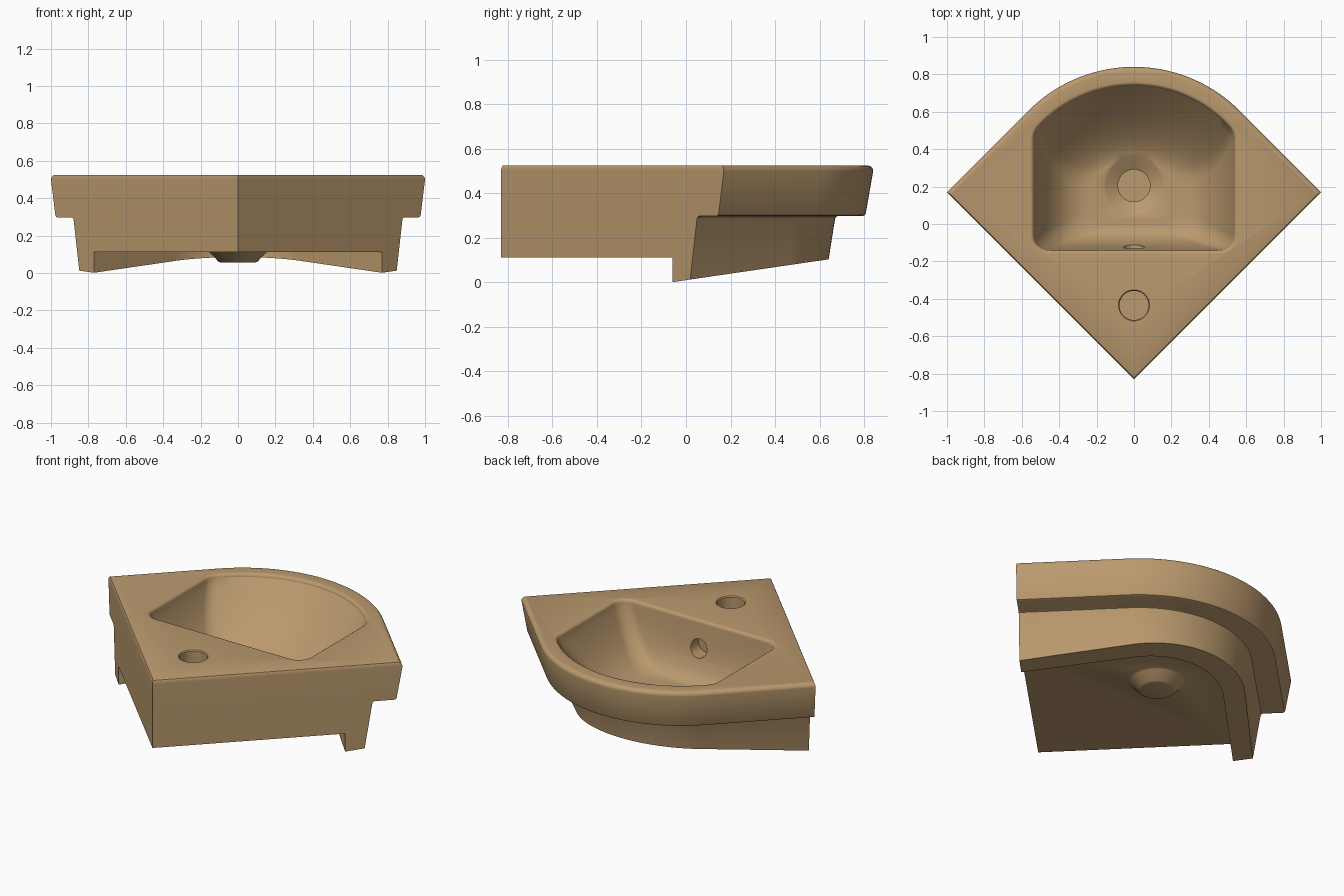
import bpy, bmesh
from math import sin, cos, pi, sqrt, atan2, radians

cube = bpy.data.objects.get("Cube")
if cube:
    bpy.data.objects.remove(cube, do_unlink=True)

TOP = 0.525       # rim height
ARC_Y = 0.043     # centre of the curved edge
ARC_R = 0.797     # radius of the curved edge
ROOT2 = sqrt(2)

# Single ceramic colour
tan = bpy.data.materials.new("tan ceramic")
tan.use_nodes = True
COLOUR = (0.49, 0.32, 0.155, 1)
tan.diffuse_color = COLOUR
bsdf = next(n for n in tan.node_tree.nodes if n.type == "BSDF_PRINCIPLED")
bsdf.inputs["Base Color"].default_value = COLOUR
bsdf.inputs["Roughness"].default_value = 0.5


def make_object(name, bm):
    bmesh.ops.recalc_face_normals(bm, faces=bm.faces[:])
    mesh = bpy.data.meshes.new(name)
    bm.to_mesh(mesh)
    bm.free()
    mesh.materials.append(tan)
    obj = bpy.data.objects.new(name, mesh)
    bpy.context.collection.objects.link(obj)
    return obj


def loft(rings):
    """Skin a list of equally long closed rings and cap both ends."""
    bm = bmesh.new()
    loops = [[bm.verts.new(p) for p in ring] for ring in rings]
    n = len(loops[0])
    for a, b in zip(loops, loops[1:]):
        for i in range(n):
            j = (i + 1) % n
            bm.faces.new((a[i], a[j], b[j], b[i]))
    bm.faces.new(loops[0][::-1])
    bm.faces.new(loops[-1])
    return bm


def arc(cx, cy, r, start, end, steps):
    return [(cx + r * cos(start + (end - start) * i / steps),
             cy + r * sin(start + (end - start) * i / steps))
            for i in range(steps + 1)]


def corner_outline(z, inset, wall=0.0):
    """Corner plan: two walls at the front, two tangents and an arc behind."""
    side_x = 1 + (wall - inset) / ROOT2
    side_y = 0.17 - (wall + inset) / ROOT2
    pts = [(0, -0.83 - wall * ROOT2), (side_x, side_y)]
    pts += arc(0, ARC_Y, ARC_R - inset, pi / 4, 3 * pi / 4, 48)
    pts.append((-side_x, side_y))
    return [(x, y, z) for x, y in pts]


def bowl_outline(z, w, back, front, radius, rc, rf):
    """Straight back and sides, rounded corners, arched front."""
    cy = front - radius
    fx = w - rf
    fy = cy + sqrt((radius - rf) ** 2 - fx ** 2)
    turn = atan2(fy - cy, fx)
    half = arc(w - rc, back + rc, rc, -pi / 2, 0, 8)
    half += arc(fx, fy, rf, 0, turn, 8)
    half += arc(0, cy, radius, turn, pi / 2, 16)[1:]
    pts = half + [(-x, y) for x, y in half[-2::-1]]
    return [(x, y, z) for x, y in pts]


def revolve(name, profile, x, y):
    """Round solid from (radius, height) pairs."""
    return make_object(name, loft([
        [(px, py, z) for px, py in arc(x, y, r, 0, 2 * pi, 48)[:-1]]
        for r, z in profile]))


def combine(target, tool, operation):
    mod = target.modifiers.new(operation.lower(), "BOOLEAN")
    mod.operation = operation
    mod.solver = "EXACT"
    mod.object = tool
    bpy.ops.object.select_all(action="DESELECT")
    bpy.context.view_layer.objects.active = target
    target.select_set(True)
    bpy.ops.object.modifier_apply(modifier=mod.name)
    bpy.data.objects.remove(tool, do_unlink=True)


# Basin body: tapered skirt, overhanging rim with a rounded top edge
rings = [corner_outline(-0.15, 0.24), corner_outline(0.285, 0.171),
         corner_outline(0.294, 0.167), corner_outline(0.298, 0.158),
         corner_outline(0.298, 0.045), corner_outline(0.302, 0.037),
         corner_outline(0.31, 0.033)]
EDGE = 0.026
for i in range(7):
    a = i * pi / 12
    inset = EDGE * (1 - cos(a))
    rings.append(corner_outline(TOP - EDGE + EDGE * sin(a), inset, -0.3 * inset))
bm = loft(rings)

# Slanted lower edge of the skirt
cut = bmesh.ops.bisect_plane(bm, geom=bm.verts[:] + bm.edges[:] + bm.faces[:],
                             plane_co=(0, 0, 0.01), plane_no=(0, -0.146, 1),
                             clear_inner=True)
bmesh.ops.holes_fill(bm, edges=[e for e in bm.edges if e.is_boundary])
basin = make_object("corner_basin", bm)

# Hollow underside, open towards the walls
combine(basin, make_object("underside_cutter", loft(
    [corner_outline(z, 0.325, 0.2) for z in (-0.3, 0.112)])), "DIFFERENCE")

# Drain boss below the floor
combine(basin, revolve("drain_boss", [(0.09, 0.055), (0.102, 0.059),
                                      (0.15, 0.108), (0.17, 0.118),
                                      (0.17, 0.14)], 0, 0.2), "UNION")

# Bowl: steep walls sweeping into the floor, with a soft lip
lip_top = (0.505, 0.535, -0.14, 0.74, 0.697, 0.08, 0.10)
knee = (0.17, 0.43, -0.12, 0.45, 0.55, 0.10, 0.12)
floor = (0.17, 0.22, 0.0, 0.33, 0.35, 0.10, 0.10)
STEPS = 16
bowl = []
for i in range(STEPS + 1):
    t = 1 - i / STEPS
    bowl.append(bowl_outline(*[(1 - t) ** 2 * a + 2 * t * (1 - t) * b + t * t * c
                               for a, b, c in zip(lip_top, knee, floor)]))


def lip_ring(z, grow):
    _, w, back, front, radius, rc, rf = lip_top
    return bowl_outline(z, w + grow, back - grow, front + grow,
                        radius + grow, rc + grow, rf + grow)


LIP = 0.02
for i in range(1, 7):
    a = i * pi / 12
    bowl.append(lip_ring(TOP - LIP + LIP * sin(a), LIP * (1 - cos(a))))
bowl.append(lip_ring(TOP + 0.1, LIP))
combine(basin, make_object("bowl_cutter", loft(bowl)), "DIFFERENCE")

# Drain recess and tap hole
combine(basin, revolve("drain_cutter", [(0.086, 0.085), (0.086, 0.13),
                                        (0.155, 0.168), (0.18, 0.18)],
                       0, 0.205), "DIFFERENCE")
combine(basin, revolve("tap_hole_cutter", [(0.078, 0.2), (0.078, TOP - 0.006),
                                           (0.084, TOP + 0.001), (0.084, TOP + 0.1)],
                       0, -0.435), "DIFFERENCE")

# Overflow hole in the back wall of the bowl
overflow = loft([[(x, y, z) for x, z in arc(0, 0.36, 0.055, 0, 2 * pi, 32)[:-1]]
                 for y in (-0.2, -0.05)])
combine(basin, make_object("overflow_cutter", overflow), "DIFFERENCE")

# Smooth shading with crisp edges
bpy.ops.object.select_all(action="DESELECT")
bpy.context.view_layer.objects.active = basin
basin.select_set(True)
bpy.ops.object.shade_smooth_by_angle(angle=radians(30))
